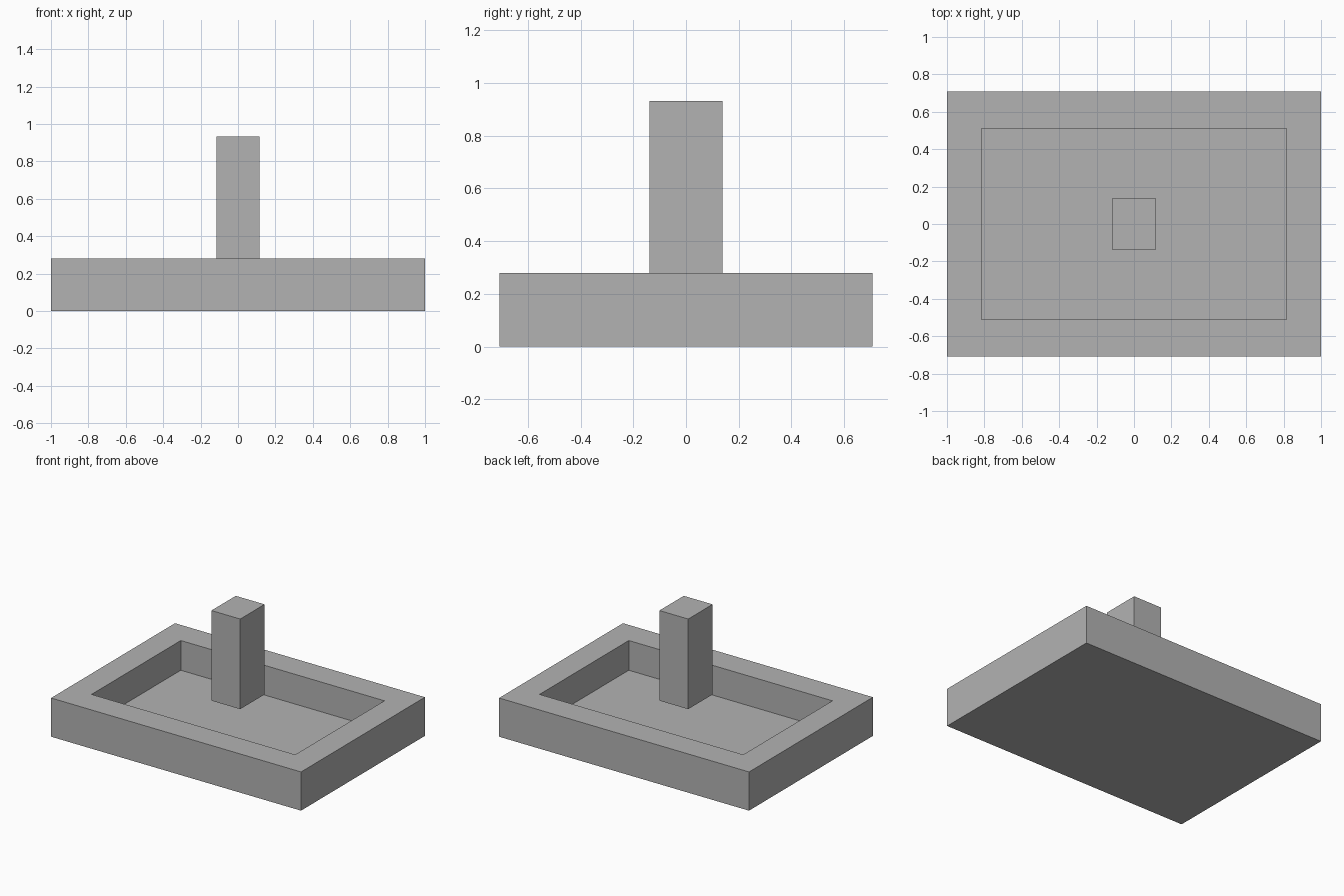
import bpy, bmesh
from mathutils import Matrix, Vector

default = bpy.data.objects.get("Cube")
if default:
    bpy.data.objects.remove(default, do_unlink=True)

grey = bpy.data.materials.new("plain grey")
grey.use_nodes = True
colour = (0.45, 0.45, 0.45, 1)
grey.diffuse_color = colour
grey.node_tree.nodes["Principled BSDF"].inputs["Base Color"].default_value = colour

RIM_Z, FLOOR_Z, TOP_Z = 0.28, 0.065, 0.932


def box(name, half_x, half_y, z0, z1, shape=None):
    """Flat-sided box centred on the z axis, optionally reshaped."""
    bm = bmesh.new()
    size = Matrix.Diagonal((2 * half_x, 2 * half_y, z1 - z0, 1))
    place = Matrix.Translation((0, 0, (z0 + z1) / 2))
    bmesh.ops.create_cube(bm, size=1, matrix=place @ size)
    if shape:
        shape(bm)
    mesh = bpy.data.meshes.new(name)
    bm.to_mesh(mesh)
    bm.free()
    mesh.materials.append(grey)
    obj = bpy.data.objects.new(name, mesh)
    bpy.context.collection.objects.link(obj)
    return obj


def sink_top(bm):
    """Inset the top to leave a rim, then push the middle down to the floor."""
    bm.normal_update()
    top = max(bm.faces, key=lambda f: f.calc_center_median().z)
    bmesh.ops.inset_individual(bm, faces=[top], thickness=0.1)
    for v in top.verts:
        v.co.x = 0.815 if v.co.x > 0 else -0.815
        v.co.y = 0.51 if v.co.y > 0 else -0.51
    opening = bmesh.ops.extrude_discrete_faces(bm, faces=[top])["faces"][0]
    bmesh.ops.translate(bm, verts=opening.verts, vec=Vector((0, 0, FLOOR_Z - RIM_Z)))
    bmesh.ops.recalc_face_normals(bm, faces=bm.faces)


# Shallow tray with a wide rim
box("tray", 1.0, 0.708, 0, RIM_Z, sink_top)

# Upright post, its foot level with the rim
box("post", 0.115, 0.139, RIM_Z, TOP_Z)
